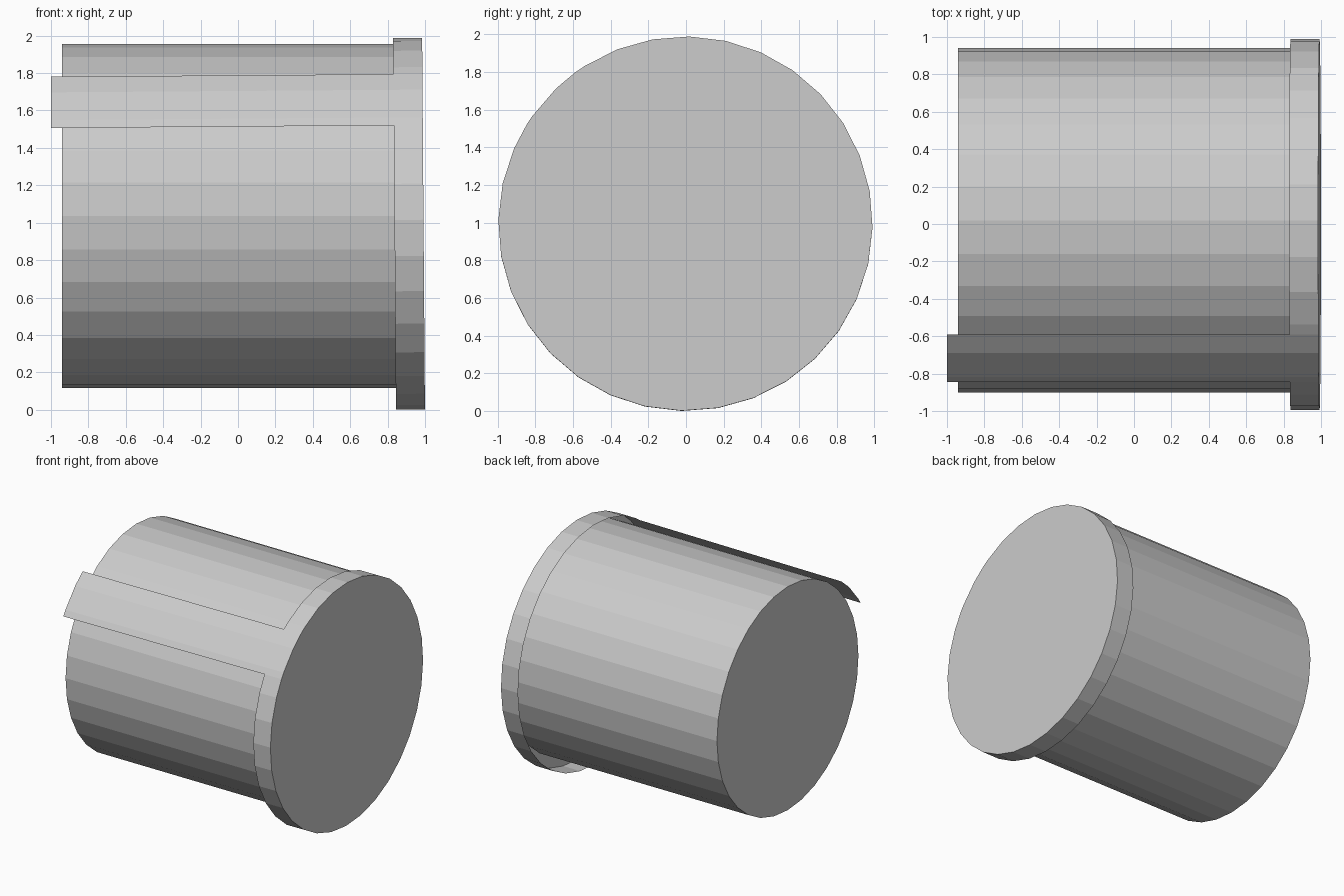
import bpy, bmesh
from math import radians, sin, cos
from mathutils import Matrix, Vector

if "Cube" in bpy.data.objects:
    bpy.data.objects.remove(bpy.data.objects["Cube"])

SIDES = 32


def make_object(name, bm):
    bmesh.ops.recalc_face_normals(bm, faces=bm.faces[:])
    mesh = bpy.data.meshes.new(name)
    bm.to_mesh(mesh)
    bm.free()
    obj = bpy.data.objects.new(name, mesh)
    bpy.context.collection.objects.link(obj)
    return obj


def ring(bm, x, radius, angles):
    # angles are measured from straight up towards the front
    return [bm.verts.new((x, -radius * sin(a), radius * cos(a))) for a in angles]


def bridge(bm, a, b):
    for i in range(len(a)):
        j = (i + 1) % len(a)
        bm.faces.new((a[i], a[j], b[j], b[i]))


# Drum body: closed cylinder lying along x
bm = bmesh.new()
steps = [radians(360 / SIDES * i) for i in range(SIDES)]
left = ring(bm, -0.94, 0.92, steps)
right = ring(bm, 0.96, 0.92, steps)
bridge(bm, left, right)
bm.faces.new(left)
bm.faces.new(right)
body = make_object("drum_body", bm)
body.location = (0, 0.02, 1.035)

# Lid: thin open cap with a long tongue running back along the drum
bm = bmesh.new()
tongue_start, tongue_end = 36.3, 58.0
degrees = sorted([360 / SIDES * i - 1.2 for i in range(SIDES)] + [tongue_start, tongue_end])
angles = [radians(d) for d in degrees]
face_ring = ring(bm, 0, 0.993, angles)
lip_ring = ring(bm, -0.155, 0.993, angles)
bridge(bm, face_ring, lip_ring)
bm.faces.new(face_ring)

# Tongue continues the lip between its two edge angles
first, last = degrees.index(tongue_start), degrees.index(tongue_end)
tip = ring(bm, -1.987, 0.993, angles[first:last + 1])
for i in range(last - first):
    bm.faces.new((lip_ring[first + i], lip_ring[first + i + 1], tip[i + 1], tip[i]))
lid = make_object("lid_with_tongue", bm)

# The lid sits slightly tilted
lid.location = (0.992, -0.003, 0.995)
lid.rotation_euler = (0, -0.0075, 0)
